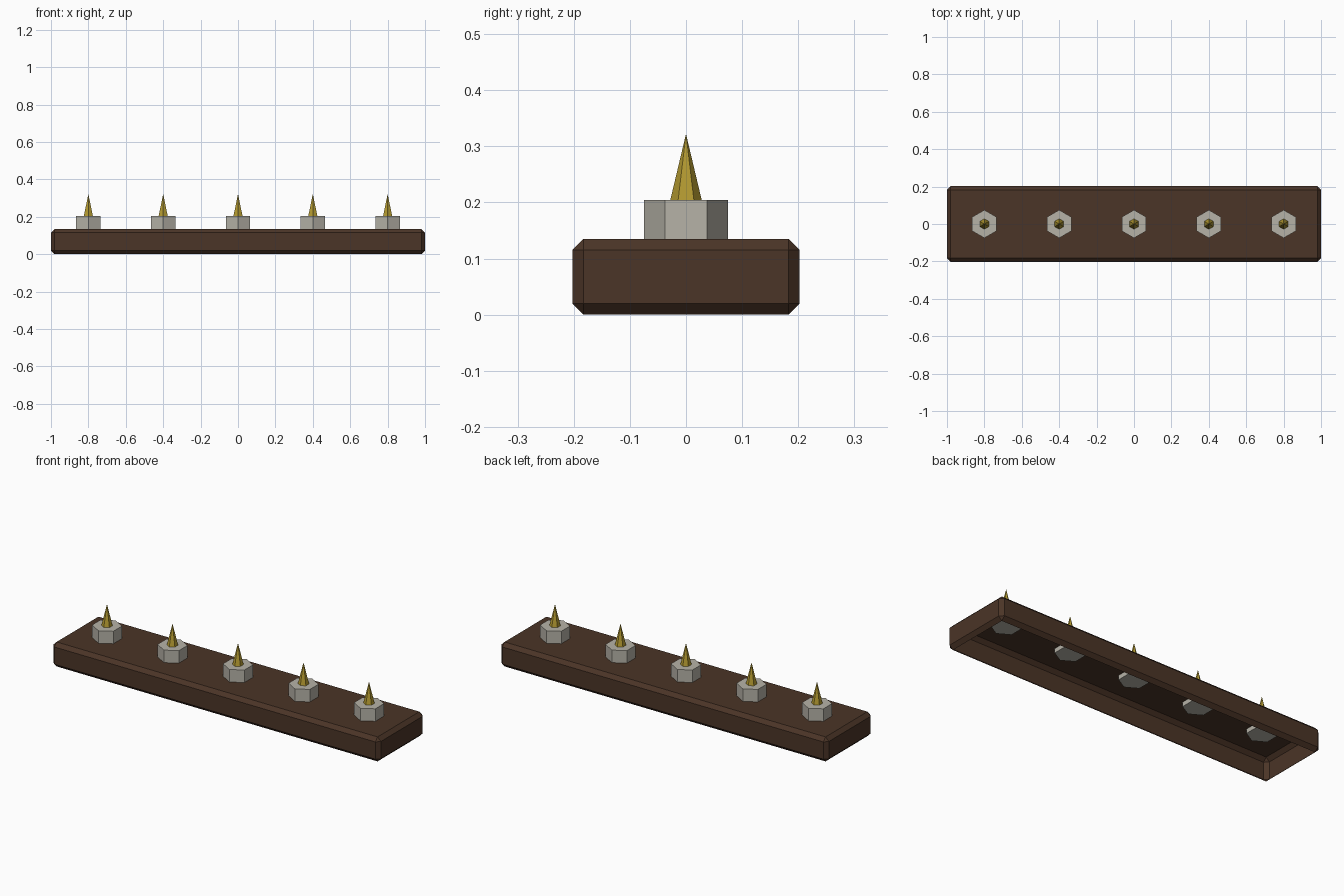
import bpy, bmesh
from mathutils import Matrix

if "Cube" in bpy.data.objects:
    bpy.data.objects.remove(bpy.data.objects["Cube"])


def material(name, rgb):
    m = bpy.data.materials.new(name)
    m.diffuse_color = (*rgb, 1)
    m.use_nodes = True
    m.node_tree.nodes["Principled BSDF"].inputs["Base Color"].default_value = m.diffuse_color
    return m


def finish(bm, name, mat):
    mesh = bpy.data.meshes.new(name)
    bm.to_mesh(mesh)
    bm.free()
    mesh.materials.append(mat)
    ob = bpy.data.objects.new(name, mesh)
    bpy.context.collection.objects.link(ob)
    return ob


def hex_cone(name, x, z0, z1, r0, r1, mat):
    """Six-sided cone or prism with corners on +-y."""
    bm = bmesh.new()
    bmesh.ops.create_cone(bm, cap_ends=True, segments=6, radius1=r0, radius2=r1,
                          depth=z1 - z0,
                          matrix=Matrix.Translation((x, 0, (z0 + z1) / 2)))
    bmesh.ops.remove_doubles(bm, verts=bm.verts, dist=1e-5)
    return finish(bm, name, mat)


wood = material("dark_wood", (0.07, 0.035, 0.02))
steel = material("steel", (0.47, 0.45, 0.39))
brass = material("brass", (0.45, 0.32, 0.03))

# Base plank: chamfered shell, open underneath
W, D, H, C = 2.0, 0.405, 0.135, 0.02
bm = bmesh.new()
bmesh.ops.create_cube(bm, size=1, matrix=Matrix.Translation((0, 0, H / 2))
                      @ Matrix.Diagonal((W, D, H, 1)))
bmesh.ops.bevel(bm, geom=bm.edges[:], offset=C, segments=1, affect='EDGES')
bm.normal_update()
bottom = [f for f in bm.faces if f.normal.z < -0.99]
bmesh.ops.delete(bm, geom=bottom, context='FACES_ONLY')
finish(bm, "base_plank", wood)

# Row of hex sockets sunk into the plank, each with a spike
for i in range(5):
    x = -0.8 + 0.4 * i
    hex_cone(f"hex_socket_{i + 1}", x, 0.111, 0.204, 0.075, 0.075, steel)
    hex_cone(f"spike_{i + 1}", x, 0.2, 0.322, 0.029, 0.0, brass)
